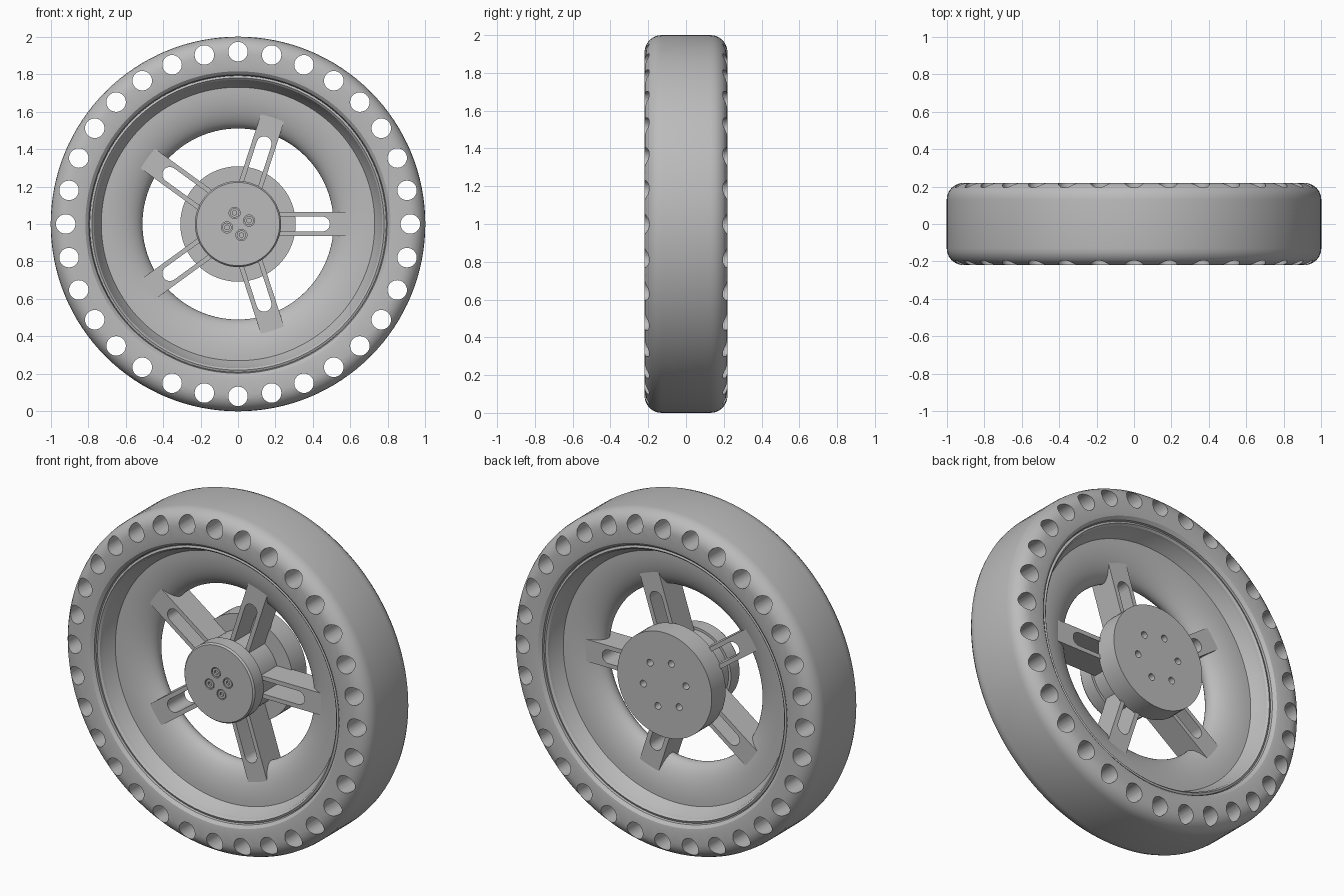
import bpy, bmesh
from math import sin, cos, pi, radians, sqrt
from mathutils import Matrix, Vector

if "Cube" in bpy.data.objects:
    bpy.data.objects.remove(bpy.data.objects["Cube"])

CENTRE = Vector((0, 0, 1))

grey = bpy.data.materials.new("plain grey")
grey.use_nodes = True
grey.diffuse_color = (0.5, 0.5, 0.5, 1)
grey.node_tree.nodes["Principled BSDF"].inputs["Base Color"].default_value = (0.5, 0.5, 0.5, 1)


def finish(bm, name):
    bmesh.ops.recalc_face_normals(bm, faces=bm.faces)
    mesh = bpy.data.meshes.new(name)
    bm.to_mesh(mesh)
    bm.free()
    mesh.materials.append(grey)
    obj = bpy.data.objects.new(name, mesh)
    bpy.context.collection.objects.link(obj)
    return obj


def revolve(name, profile, segments, closed=True):
    """Spin (radius, y) points around the wheel axis; open profiles get end caps."""
    bm = bmesh.new()
    rings = []
    for r, y in profile:
        rings.append([bm.verts.new((r * cos(2 * pi * i / segments), y,
                                    1 + r * sin(2 * pi * i / segments)))
                      for i in range(segments)])
    pairs = list(zip(rings, rings[1:] + rings[:1])) if closed else list(zip(rings, rings[1:]))
    for a, b in pairs:
        for i in range(segments):
            j = (i + 1) % segments
            bm.faces.new((a[i], a[j], b[j], b[i]))
    if not closed:
        bm.faces.new(rings[0])
        bm.faces.new(rings[-1])
    return finish(bm, name)


def pins(name, count, ring_radius, radius, y0, y1, offset=0, sides=24):
    """A ring of cylinders parallel to the axle."""
    bm = bmesh.new()
    for k in range(count):
        a = radians(offset) + 2 * pi * k / count
        pos = CENTRE + Vector((ring_radius * cos(a), (y0 + y1) / 2, ring_radius * sin(a)))
        bmesh.ops.create_cone(bm, cap_ends=True, segments=sides, radius1=radius, radius2=radius,
                              depth=abs(y1 - y0),
                              matrix=Matrix.Translation(pos) @ Matrix.Rotation(pi / 2, 4, 'X'))
    return finish(bm, name)


def cut(obj, cutter):
    mod = obj.modifiers.new("cut", 'BOOLEAN')
    mod.object = cutter
    mod.operation = 'DIFFERENCE'
    mod.solver = 'EXACT'
    bpy.context.view_layer.objects.active = obj
    bpy.ops.object.modifier_apply(modifier=mod.name)
    bpy.data.objects.remove(cutter)


def smooth(obj, angle=30):
    bpy.ops.object.select_all(action='DESELECT')
    obj.select_set(True)
    bpy.context.view_layer.objects.active = obj
    bpy.ops.object.shade_smooth_by_angle(angle=radians(angle))


def mirrored(half):
    return half + [(r, -y) for r, y in reversed(half) if y > 0]


# Tyre with rounded shoulders and a ring of through holes
shoulder = [(0.91 + 0.09 * sin(t * pi / 12), 0.13 + 0.09 * cos(t * pi / 12)) for t in range(7)]
tyre = revolve("tyre", mirrored([(0.79, 0.17), (0.797, 0.2), (0.815, 0.216), (0.84, 0.22)] + shoulder), 128)
cut(tyre, pins("tyre_hole_cutter", 32, 0.92, 0.052, -0.4, 0.4, sides=32))
smooth(tyre)

# Rim with lips, sloping walls and a rounded inner bulge
bulge = [(0.73 - 0.22 * sin(t * pi / 24), 0.1 * cos(t * pi / 24)) for t in range(12)] + [(0.51, 0)]
rim = revolve("rim", mirrored([(0.792, 0.19), (0.78, 0.195), (0.77, 0.185), (0.765, 0.165)] + bulge), 128)
smooth(rim)

# Hub: chamfered front cap, core and larger back flange
hub = revolve("hub", [(0.222, -0.18), (0.23, -0.17), (0.23, -0.09), (0.215, -0.09), (0.215, 0.07),
                      (0.308, 0.07), (0.308, 0.2)], 64, closed=False)
cut(hub, pins("bolt_recess_cutter", 4, 0.062, 0.03, -0.25, -0.165, 17))
cut(hub, pins("back_hole_cutter", 6, 0.142, 0.02, 0.12, 0.25, 48))
smooth(hub)

# Hub bolts with hexagonal sockets
bolts = pins("hub_bolts", 4, 0.062, 0.025, -0.178, -0.16, 17)
cut(bolts, pins("socket_cutter", 4, 0.062, 0.013, -0.25, -0.166, 17, sides=6))
smooth(bolts)


# Five spokes: deep bars with a long round-ended slot
def spoke(angle, index):
    half_w, depth, slot = 0.065, 0.08, 0.04
    arc = [(0.45 + slot * cos(a), slot * sin(a)) for a in
           [pi / 2 - pi * t / 12 for t in range(13)]]
    outline = [(0.2, half_w), (0.62, half_w), (0.62, -half_w), (0.2, -half_w),
               (0.2, -slot)] + arc[::-1] + [(0.2, slot)]
    bm = bmesh.new()
    face = bm.faces.new([bm.verts.new((x, -depth, z)) for x, z in outline])
    solid = bmesh.ops.extrude_face_region(bm, geom=[face])
    moved = [v for v in solid["geom"] if isinstance(v, bmesh.types.BMVert)]
    bmesh.ops.translate(bm, verts=moved, vec=(0, 2 * depth, 0))
    # pull the outer end back so that it stays inside the rim bulge
    for v in bm.verts:
        if v.co.x > 0.6:
            v.co.x = 0.6
    bm.transform(Matrix.Translation(CENTRE) @ Matrix.Rotation(-angle, 4, 'Y'))
    smooth(finish(bm, f"spoke_{index}"))


for k in range(5):
    spoke(2 * pi * k / 5, k + 1)
